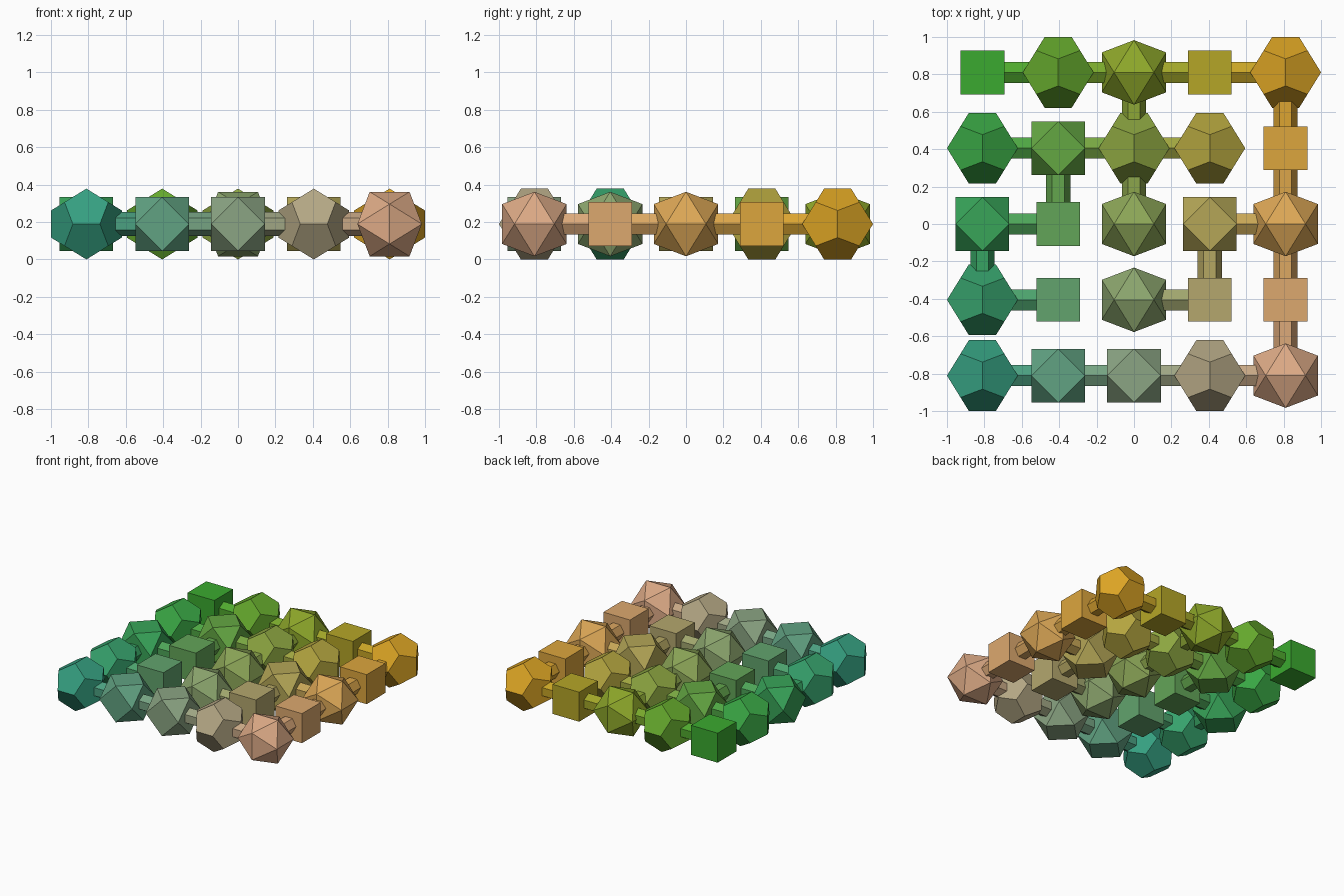
import bpy, bmesh
from math import sqrt, pi
from mathutils import Vector, Matrix

if "Cube" in bpy.data.objects:
    bpy.data.objects.remove(bpy.data.objects["Cube"])

S = 0.4053            # grid spacing
R = S / 2             # circumradius of every solid
PHI = (1 + sqrt(5)) / 2
ZC = R * PHI / sqrt(3)
PM = (-1, 1)


def cyc(fn):
    # the three cyclic permutations of each sign combination
    pts = set()
    for a in PM:
        for b in PM:
            x, y, z = fn(a, b)
            pts |= {(x, y, z), (z, x, y), (y, z, x)}
    return list(pts)


corners = [(a, b, c) for a in PM for b in PM for c in PM]
SOLIDS = {
    'C': ('cube', corners),
    'D': ('dodecahedron', corners + cyc(lambda a, b: (0, a / PHI, b * PHI))),
    'I': ('icosahedron', cyc(lambda a, b: (a, 0, b * PHI))),
    'O': ('cuboctahedron', cyc(lambda a, b: (a, b, 0))),
}


def paint(obj, p):
    # colour blends across the grid corners
    u, v = p.x / 1.62 + 0.5, p.y / 1.62 + 0.5
    sw, se, nw, ne = (.22, .62, .50), (.86, .66, .52), (.24, .66, .20), (.86, .64, .16)
    rgb = [((1 - u) * (1 - v) * a + u * (1 - v) * b + (1 - u) * v * c + u * v * d) ** 2.2
           for a, b, c, d in zip(sw, se, nw, ne)]
    m = bpy.data.materials.new(obj.name + "_colour")
    m.diffuse_color = (*rgb, 1)
    m.use_nodes = True
    m.node_tree.nodes["Principled BSDF"].inputs["Base Color"].default_value = m.diffuse_color
    obj.data.materials.append(m)


def finish(name, bm, loc):
    bmesh.ops.recalc_face_normals(bm, faces=bm.faces)
    me = bpy.data.meshes.new(name)
    bm.to_mesh(me)
    bm.free()
    o = bpy.data.objects.new(name, me)
    o.location = loc
    bpy.context.collection.objects.link(o)
    paint(o, loc)


def node(i, j):
    return Vector(((i - 2) * S, (2 - j) * S, ZC))


def solid(kind, i, j):
    name, pts = SOLIDS[kind]
    bm = bmesh.new()
    for p in pts:
        bm.verts.new(Vector(p).normalized() * R)
    bmesh.ops.convex_hull(bm, input=bm.verts)
    bmesh.ops.dissolve_limit(bm, angle_limit=0.02, verts=bm.verts, edges=bm.edges)
    finish(f"{name}_{j}_{i}", bm, node(i, j))


def rod(i, j, along_x):
    # hexagonal connecting rod
    bm = bmesh.new()
    bmesh.ops.create_cone(bm, cap_ends=True, segments=6, radius1=0.16 * S,
                          radius2=0.16 * S, depth=S - 0.2)
    rot = Matrix.Rotation(pi / 2, 4, 'Y' if along_x else 'X')
    turn = Matrix.Rotation(pi / 2, 4, 'Z') if along_x else Matrix.Rotation(pi / 6, 4, 'Z')
    bmesh.ops.transform(bm, matrix=rot @ turn, verts=bm.verts)
    a, b = node(i, j), node(i + along_x, j + (not along_x))
    finish(f"rod_{'x' if along_x else 'y'}_{j}_{i}", bm, (a + b) / 2)


# solids, back row first
for j, row in enumerate(("CDICD", "DODDC", "OCIOI", "DCICC", "DOODI")):
    for i, kind in enumerate(row):
        solid(kind, i, j)

# rods left to right, then rods back to front
for j, cols in enumerate(((0, 1, 2, 3), (0, 1, 2), (0, 3), (0, 2), (0, 1, 2, 3))):
    for i in cols:
        rod(i, j, True)
for j, cols in enumerate(((2, 4), (1, 2, 4), (0, 3, 4), (4,))):
    for i in cols:
        rod(i, j, False)
